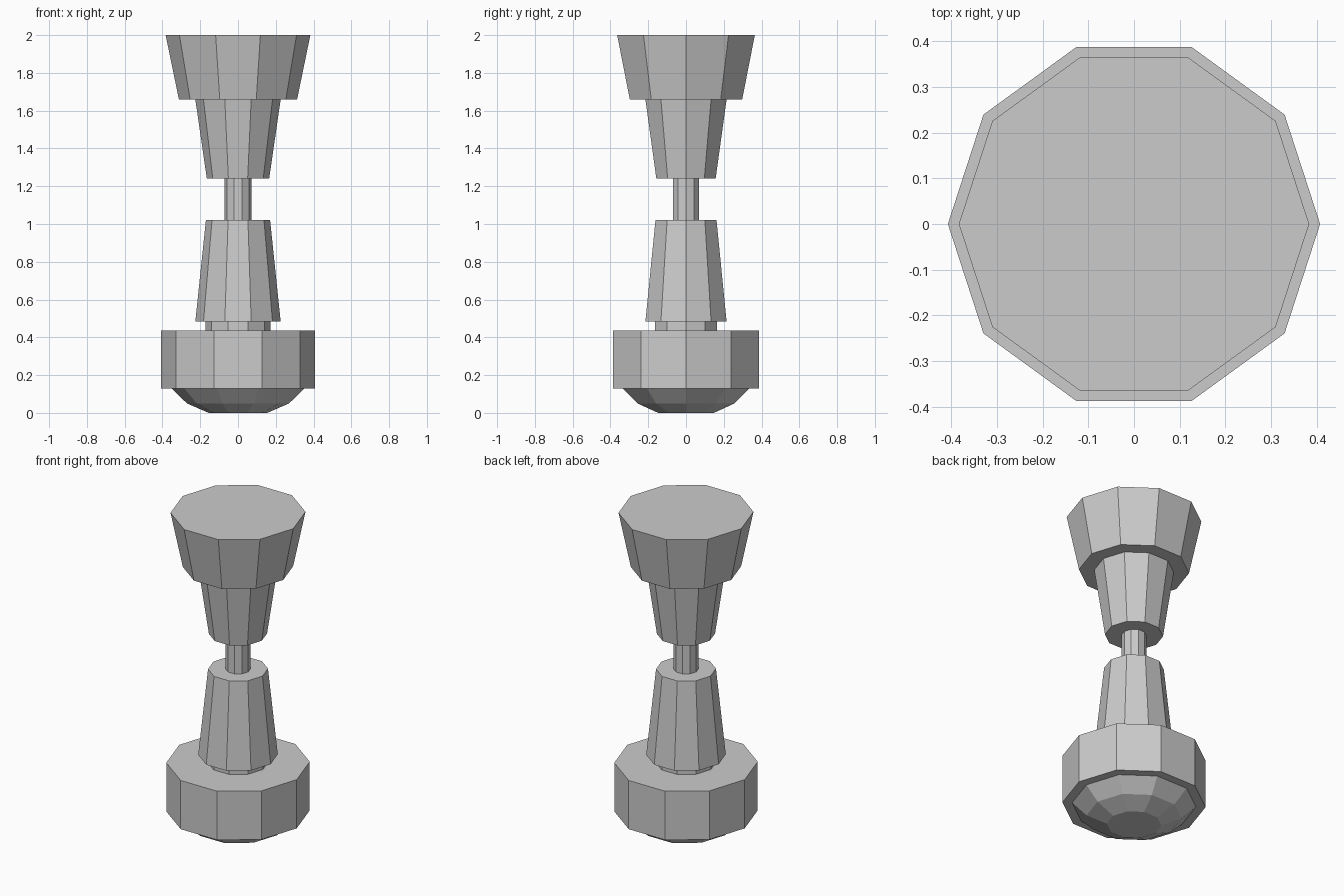
import bpy
import bmesh
from math import cos, sin, tau

SIDES = 10

cube = bpy.data.objects.get("Cube")
if cube:
    bpy.data.objects.remove(cube, do_unlink=True)

grey = bpy.data.materials.new("plain grey")
grey.use_nodes = True
colour = (0.6, 0.6, 0.6, 1)
grey.diffuse_color = colour
grey.node_tree.nodes["Principled BSDF"].inputs["Base Color"].default_value = colour


def turned_part(name, profile):
    """Closed ten-sided solid from (radius, height) pairs, bottom to top."""
    bm = bmesh.new()
    rings = [[bm.verts.new((r * cos(tau * i / SIDES), r * sin(tau * i / SIDES), z))
              for i in range(SIDES)] for r, z in profile]
    for low, high in zip(rings, rings[1:]):
        for i in range(SIDES):
            j = (i + 1) % SIDES
            bm.faces.new((low[i], low[j], high[j], high[i]))
    bm.faces.new(rings[0][::-1])
    bm.faces.new(rings[-1])
    mesh = bpy.data.meshes.new(name)
    bm.to_mesh(mesh)
    bm.free()
    mesh.materials.append(grey)
    obj = bpy.data.objects.new(name, mesh)
    bpy.context.collection.objects.link(obj)
    return obj


# Weighted base with its rounded underside
turned_part("base_dome", [(0.155, 0), (0.27, 0.05), (0.352, 0.13)])
turned_part("base_drum", [(0.407, 0.13), (0.407, 0.435)])

# Lower grip on a short neck
turned_part("base_neck", [(0.172, 0.435), (0.172, 0.483)])
turned_part("lower_grip", [(0.226, 0.483), (0.17, 1.02)])

# Thin rod joining the two grips
turned_part("middle_rod", [(0.071, 1.02), (0.071, 1.24)])

# Upper grip and flared head
turned_part("upper_grip", [(0.165, 1.24), (0.226, 1.66)])
turned_part("flared_head", [(0.313, 1.66), (0.383, 2.0)])
